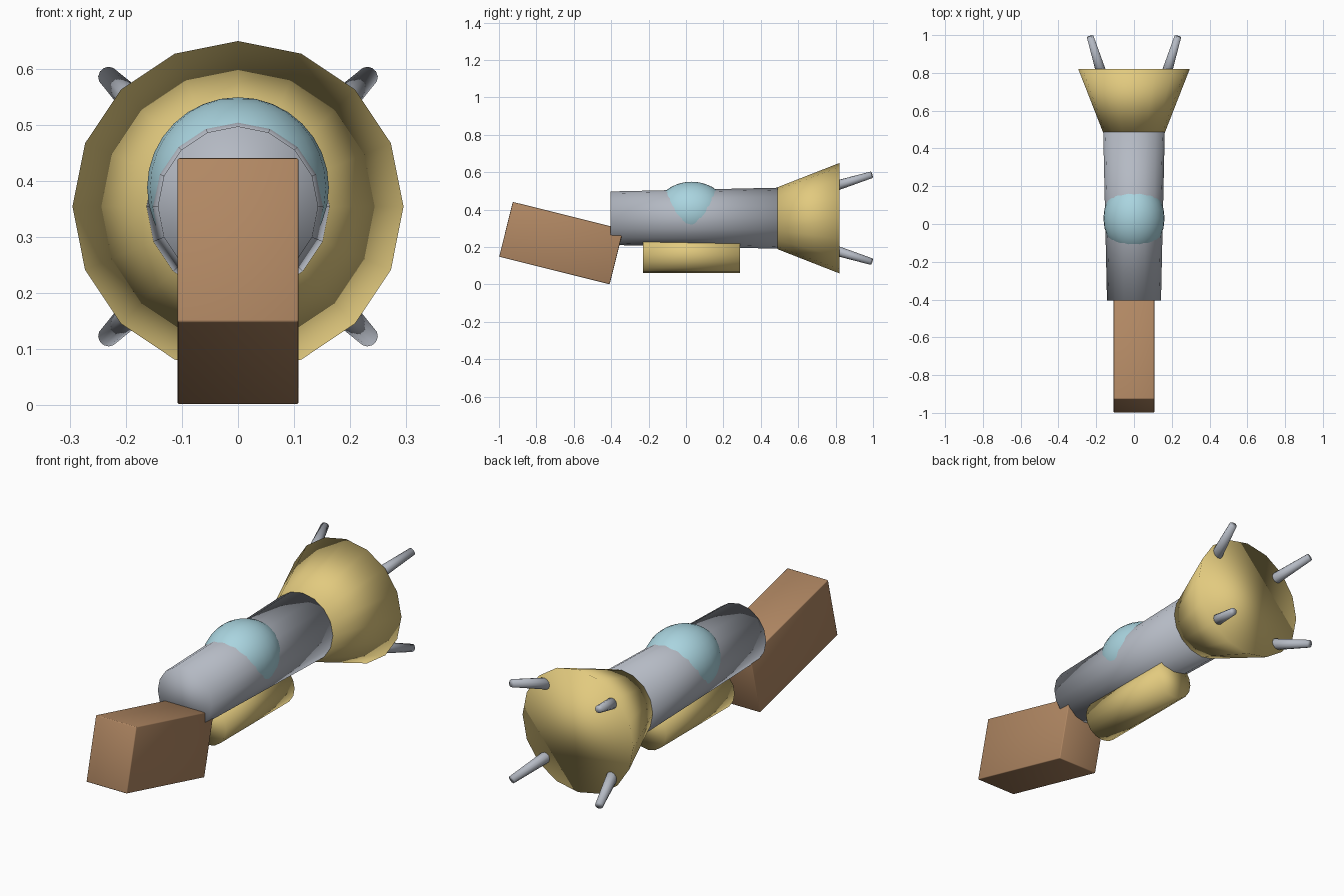
import bpy
import math
from mathutils import Vector

cube = bpy.data.objects.get("Cube")
if cube:
    bpy.data.objects.remove(cube, do_unlink=True)


def material(name, rgb):
    mat = bpy.data.materials.new(name)
    mat.use_nodes = True
    colour = (*rgb, 1)
    mat.diffuse_color = colour
    mat.node_tree.nodes["Principled BSDF"].inputs["Base Color"].default_value = colour
    return mat


grey = material("steel_grey", (0.46, 0.49, 0.55))
gold = material("pale_gold", (0.76, 0.59, 0.21))
blue = material("glass_blue", (0.40, 0.66, 0.74))
brown = material("tan_brown", (0.44, 0.245, 0.125))


def finish(name, mat):
    obj = bpy.context.object
    obj.name = name
    obj.data.materials.append(mat)
    bpy.ops.object.shade_smooth()
    return obj


def tube(name, mat, start, end, r_start, r_end, sides=16):
    """Capped, tapered and softly shaded tube between two points."""
    start, end = Vector(start), Vector(end)
    axis = end - start
    bpy.ops.mesh.primitive_cone_add(
        vertices=sides, radius1=r_start, radius2=r_end, depth=axis.length,
        location=(start + end) / 2,
        rotation=axis.to_track_quat('Z', 'Y').to_euler())
    return finish(name, mat)


AXIS_Z = 0.354

# Main body and flared rear bell
tube("body", grey, (0, -0.405, AXIS_Z), (0, 0.49, AXIS_Z), 0.143, 0.163)
tube("rear_bell", gold, (0, 0.488, AXIS_Z), (0, 0.82, AXIS_Z), 0.165, 0.295)

# Tank slung under the body
tube("belly_tank", gold, (0, -0.23, 0.158), (0, 0.29, 0.158), 0.098, 0.098)

# Glass dome sunk into the body
bpy.ops.mesh.primitive_uv_sphere_add(segments=24, ring_count=16, radius=1,
                                     location=(0, 0.03, 0.388))
bpy.context.object.scale = (0.162, 0.195, 0.161)
finish("canopy", blue)

# Tilted nose block with softened edges
bpy.ops.mesh.primitive_cube_add(size=1, location=(0, -0.667, 0.221),
                                rotation=(math.radians(-14), 0, 0))
bpy.context.object.scale = (0.216, 0.609, 0.302)
bpy.ops.object.transform_apply(location=False, rotation=False, scale=True)
nose = finish("nose_block", brown)
bevel = nose.modifiers.new("soft_edges", 'BEVEL')
bevel.width = 0.004
bevel.segments = 2

# Four splayed rods coming out of the bell
for side, sx in (("left", 1), ("right", -1)):
    for level, sz in (("upper", 1), ("lower", -1)):
        tube(f"{level}_{side}_rod", grey,
             (sx * 0.148, 0.72, AXIS_Z + sz * 0.148),
             (sx * 0.232, 0.992, AXIS_Z + sz * 0.232), 0.031, 0.018, sides=12)
